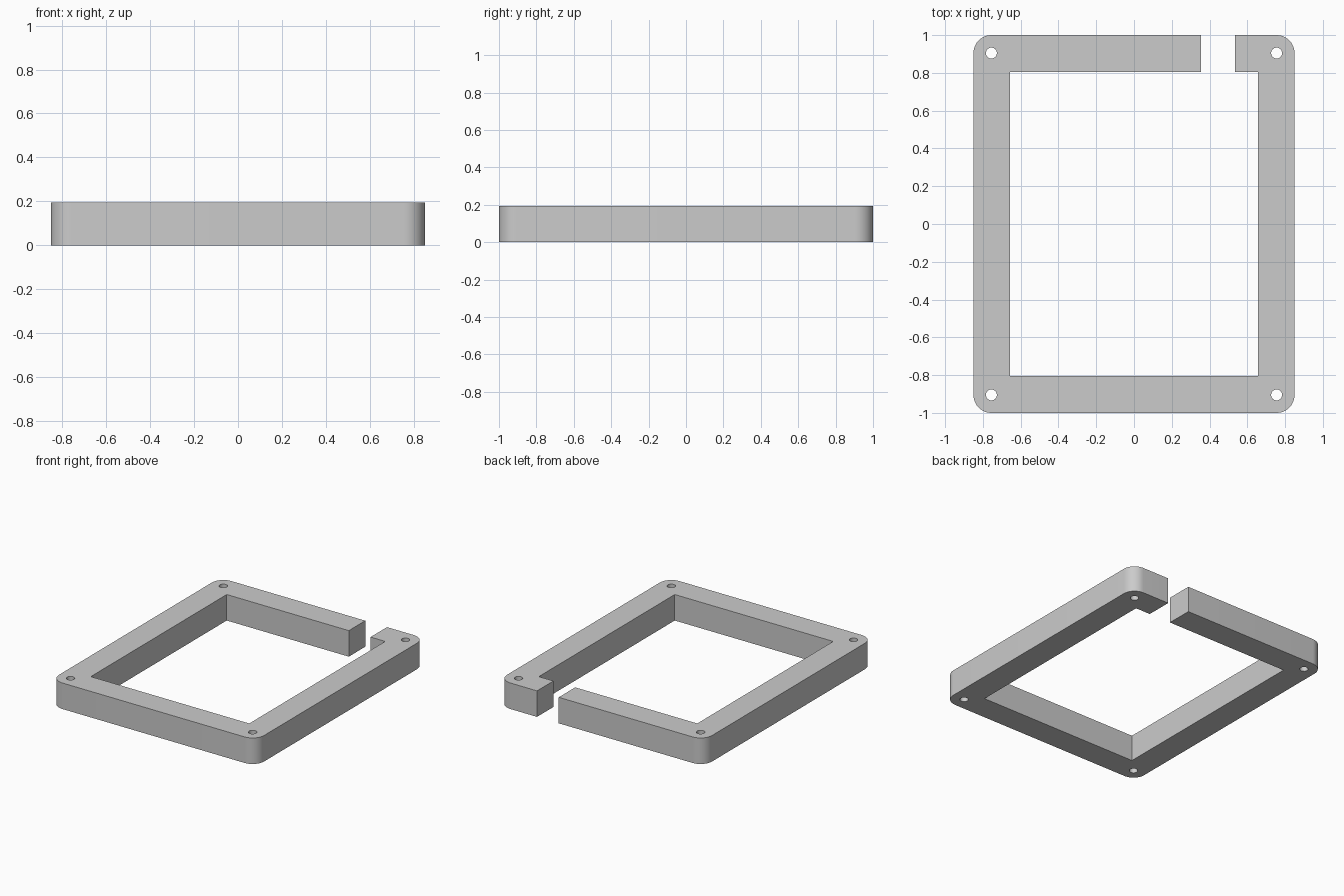
import bpy, bmesh, math

if "Cube" in bpy.data.objects:
    bpy.data.objects.remove(bpy.data.objects["Cube"])

HALF_X, HALF_Y, HEIGHT = 0.85, 1.0, 0.195
IN_X, IN_Y = 0.657, 0.805          # inner opening
GAP_L, GAP_R = 0.355, 0.535        # slot through the back rail
RADIUS, HOLE_R = 0.095, 0.029      # corner rounding, screw holes


def arc(cx, cy, r, start, sweep, steps):
    return [(cx + r * math.cos(math.radians(start + sweep * i / steps)),
             cy + r * math.sin(math.radians(start + sweep * i / steps)))
            for i in range(steps + 1)]


# Corner centres, clockwise from back right
cx, cy = HALF_X - RADIUS, HALF_Y - RADIUS
corners = [(cx, cy, 90), (cx, -cy, 0), (-cx, -cy, -90), (-cx, cy, -180)]

# Open frame outline: around the outside, then back along the inside
outline = [(GAP_R, HALF_Y)]
for x, y, start in corners:
    outline += arc(x, y, RADIUS, start, -90, 12)
outline += [(GAP_L, HALF_Y), (GAP_L, IN_Y), (-IN_X, IN_Y), (-IN_X, -IN_Y),
            (IN_X, -IN_Y), (IN_X, IN_Y), (GAP_R, IN_Y)]

# Screw holes share the corner centres
loops = [outline] + [arc(x, y, HOLE_R, 0, 360, 24)[:-1] for x, y, _ in corners]

# Filled profile with holes, extruded to the frame height
curve = bpy.data.curves.new("frame_profile", 'CURVE')
curve.dimensions = '2D'
curve.fill_mode = 'BOTH'
curve.extrude = HEIGHT / 2
for pts in loops:
    spline = curve.splines.new('POLY')
    spline.points.add(len(pts) - 1)
    for p, (x, y) in zip(spline.points, pts):
        p.co = (x, y, HEIGHT / 2, 1)
    spline.use_cyclic_u = True
profile = bpy.data.objects.new("frame_profile", curve)
bpy.context.collection.objects.link(profile)
bpy.context.view_layer.update()
mesh = bpy.data.meshes.new_from_object(
    profile.evaluated_get(bpy.context.evaluated_depsgraph_get()))
bpy.data.objects.remove(profile)

# Weld caps to walls and rest the frame on the ground
bm = bmesh.new()
bm.from_mesh(mesh)
bmesh.ops.remove_doubles(bm, verts=bm.verts, dist=1e-4)
bmesh.ops.recalc_face_normals(bm, faces=bm.faces)
low = min(v.co.z for v in bm.verts)
bmesh.ops.translate(bm, verts=bm.verts, vec=(0, 0, -low))
bm.to_mesh(mesh)
bm.free()

frame = bpy.data.objects.new("frame", mesh)
bpy.context.collection.objects.link(frame)
grey = bpy.data.materials.new("grey")
grey.diffuse_color = (0.6, 0.6, 0.6, 1)
grey.use_nodes = True
grey.node_tree.nodes["Principled BSDF"].inputs["Base Color"].default_value = grey.diffuse_color
mesh.materials.clear()
mesh.materials.append(grey)

# Smooth corners and holes, sharp edges elsewhere
bpy.context.view_layer.objects.active = frame
frame.select_set(True)
bpy.ops.object.shade_smooth_by_angle(angle=math.radians(30))
